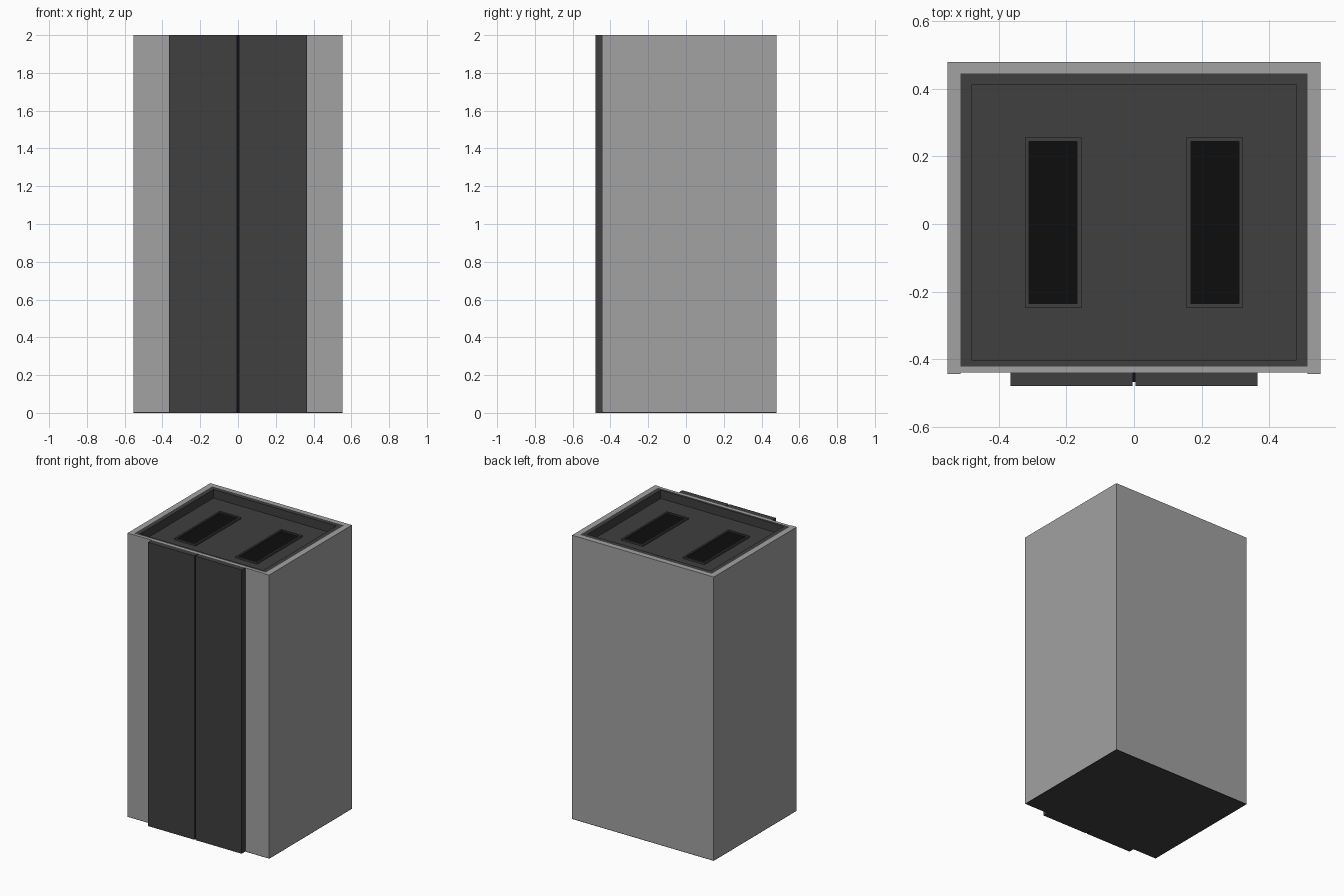
import bpy

if "Cube" in bpy.data.objects:
    bpy.data.objects.remove(bpy.data.objects["Cube"])


def material(name, value):
    m = bpy.data.materials.new(name)
    m.diffuse_color = (value, value, value, 1)
    m.use_nodes = True
    m.node_tree.nodes["Principled BSDF"].inputs["Base Color"].default_value = m.diffuse_color
    return m


STEEL = material("light_steel", 0.36)
DARK = material("dark_metal", 0.05)
BLACK = material("black", 0.004)


def box(name, x, y, z, mat):
    """Box from (min, max) pairs on each axis."""
    bpy.ops.mesh.primitive_cube_add(size=1)
    o = bpy.context.object
    o.name = name
    o.location = [(a + b) / 2 for a, b in (x, y, z)]
    o.scale = [b - a for a, b in (x, y, z)]
    bpy.ops.object.transform_apply(location=True, rotation=False, scale=True)
    o.data.materials.append(mat)
    return o


def span(s, a, b):
    """X range a..b placed on side s."""
    return tuple(sorted((s * a, s * b)))


B = 0.004  # base thickness

# Base: full dark underside
box("base", (-0.552, 0.552), (-0.44, 0.48), (0, B), DARK)
box("floor", (-0.48, 0.48), (-0.404, 0.413), (B, 0.04), DARK)

# Back wall, front header and inner lining
box("back_wall", (-0.513, 0.513), (0.446, 0.48), (B, 2), STEEL)
box("back_lining", (-0.513, 0.513), (0.413, 0.446), (B, 2), DARK)
box("front_header", (-0.36, 0.36), (-0.44, -0.422), (1.8, 2), STEEL)
box("header_lining", (-0.36, 0.36), (-0.422, -0.404), (1.8, 2), DARK)

# Recessed roof
box("roof", (-0.48, 0.48), (-0.404, 0.413), (1.9, 1.94), DARK)

for s, side in ((-1, "left"), (1, "right")):
    # Side walls, slightly proud of the front jambs
    box(side + "_wall", span(s, 0.513, 0.552), (-0.444, 0.48), (B, 2), STEEL)
    box(side + "_lining", span(s, 0.48, 0.513), (-0.404, 0.413), (B, 2), DARK)
    box(side + "_jamb", span(s, 0.36, 0.513), (-0.44, -0.422), (B, 2), STEEL)
    box(side + "_jamb_lining", span(s, 0.36, 0.513), (-0.422, -0.404), (B, 2), DARK)
    # Sliding door leaf
    box(side + "_door", span(s, 0.004, 0.365), (-0.48, -0.44), (0, 2), DARK)
    # Roof light: frame bars around a black panel
    zf = (1.94, 1.952)
    box(side + "_light_panel", span(s, 0.168, 0.311), (-0.236, 0.244), (1.935, 1.943), BLACK)
    for a, b, part in ((0.156, 0.168, "inner"), (0.311, 0.323, "outer")):
        box(f"{side}_light_frame_{part}", span(s, a, b), (-0.248, 0.256), zf, DARK)
    for y, part in (((-0.248, -0.236), "front"), ((0.244, 0.256), "back")):
        box(f"{side}_light_frame_{part}", span(s, 0.168, 0.311), y, zf, DARK)

# Seal between the doors
box("door_seal", (-0.004, 0.004), (-0.468, -0.44), (0, 2), BLACK)
